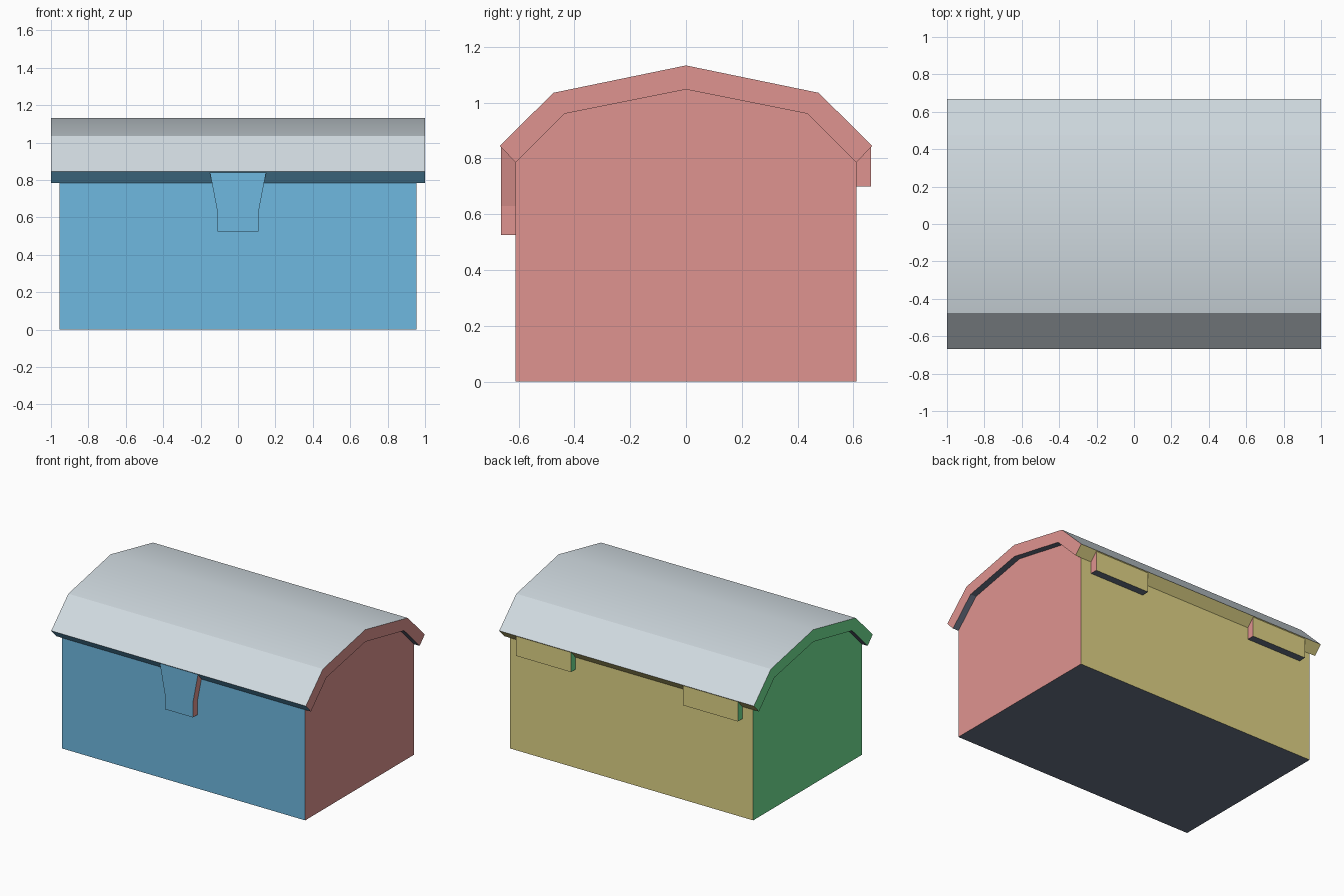
import bpy, bmesh, math
from mathutils import Vector

cube = bpy.data.objects.get("Cube")
if cube:
    bpy.data.objects.remove(cube, do_unlink=True)


def linear(c):
    c /= 255
    return c / 12.92 if c <= 0.04045 else ((c + 0.055) / 1.055) ** 2.4


# One flat colour per facing direction
COLOURS = {
    "front_blue": (110, 184, 224),
    "back_yellow": (223, 211, 134),
    "left_pink": (223, 148, 144),
    "right_green": (114, 227, 149),
    "top_pale_grey": (209, 219, 225),
    "underside_slate": (105, 114, 133),
}
materials = []
for label, rgb in COLOURS.items():
    mat = bpy.data.materials.new(label)
    mat.use_nodes = True
    col = tuple(linear(c) for c in rgb) + (1.0,)
    mat.diffuse_color = col
    mat.node_tree.nodes["Principled BSDF"].inputs["Base Color"].default_value = col
    materials.append(mat)


def facing(face):
    """Material index from the direction a face points."""
    n, y = face.normal, face.calc_center_median().y
    if abs(n.x) > 0.7:
        return 2 if n.x > 0 else 3
    if n.z > 0.3:
        return 4
    if n.z < -0.3 and n.y * y < 0.2:   # floors and the inside of the lid
        return 5
    return 0 if n.y < 0 else 1


def prism(name, profile, axis, lo, hi):
    """Extrude a 2D profile along x (profile is y,z) or along y (profile is x,z)."""
    bm = bmesh.new()
    place = (lambda a, b, t: (t, a, b)) if axis == "x" else (lambda a, b, t: (a, t, b))
    base = bm.faces.new([bm.verts.new(place(a, b, lo)) for a, b in profile])
    new = bmesh.ops.extrude_face_region(bm, geom=[base])["geom"]
    shift = Vector(place(0, 0, hi - lo))
    bmesh.ops.translate(bm, vec=shift, verts=[v for v in new if isinstance(v, bmesh.types.BMVert)])
    bmesh.ops.recalc_face_normals(bm, faces=bm.faces)
    bm.normal_update()
    for f in bm.faces:
        f.material_index = facing(f)
    mesh = bpy.data.meshes.new(name)
    bm.to_mesh(mesh)
    bm.free()
    for mat in materials:
        mesh.materials.append(mat)
    obj = bpy.data.objects.new(name, mesh)
    bpy.context.collection.objects.link(obj)
    return obj


def mirrored(half):
    """Complete a half profile whose first point lies on the centre line."""
    return [(-a, b) for a, b in reversed(half[1:])] + half


# Box body, its arched top tucked just inside the lid
prism("chest_body", mirrored([(0, 1.06), (0.44, 0.97), (0.61, 0.785), (0.61, 0)]),
      "x", -0.955, 0.955)

# Arched lid shell overhanging every side
outer = mirrored([(0, 1.133), (0.475, 1.035), (0.667, 0.845)])
inner = mirrored([(0, 1.047), (0.435, 0.96), (0.61, 0.785)])
lid = prism("chest_lid", outer + inner[::-1], "x", -1, 1)
bpy.ops.object.select_all(action="DESELECT")
lid.select_set(True)
bpy.context.view_layer.objects.active = lid
bpy.ops.object.shade_smooth_by_angle(angle=math.radians(30))

# Tapered latch on the front
prism("front_latch", [(-0.11, 0.525), (0.11, 0.525), (0.11, 0.63), (0.15, 0.84),
                      (-0.15, 0.84), (-0.11, 0.63)], "y", -0.663, -0.605)

# Two hinge plates on the back
for name, x in (("left_hinge", 0.655), ("right_hinge", -0.655)):
    prism(name, [(x - 0.216, 0.7), (x + 0.216, 0.7), (x + 0.216, 0.84), (x - 0.216, 0.84)],
          "y", 0.605, 0.663)
